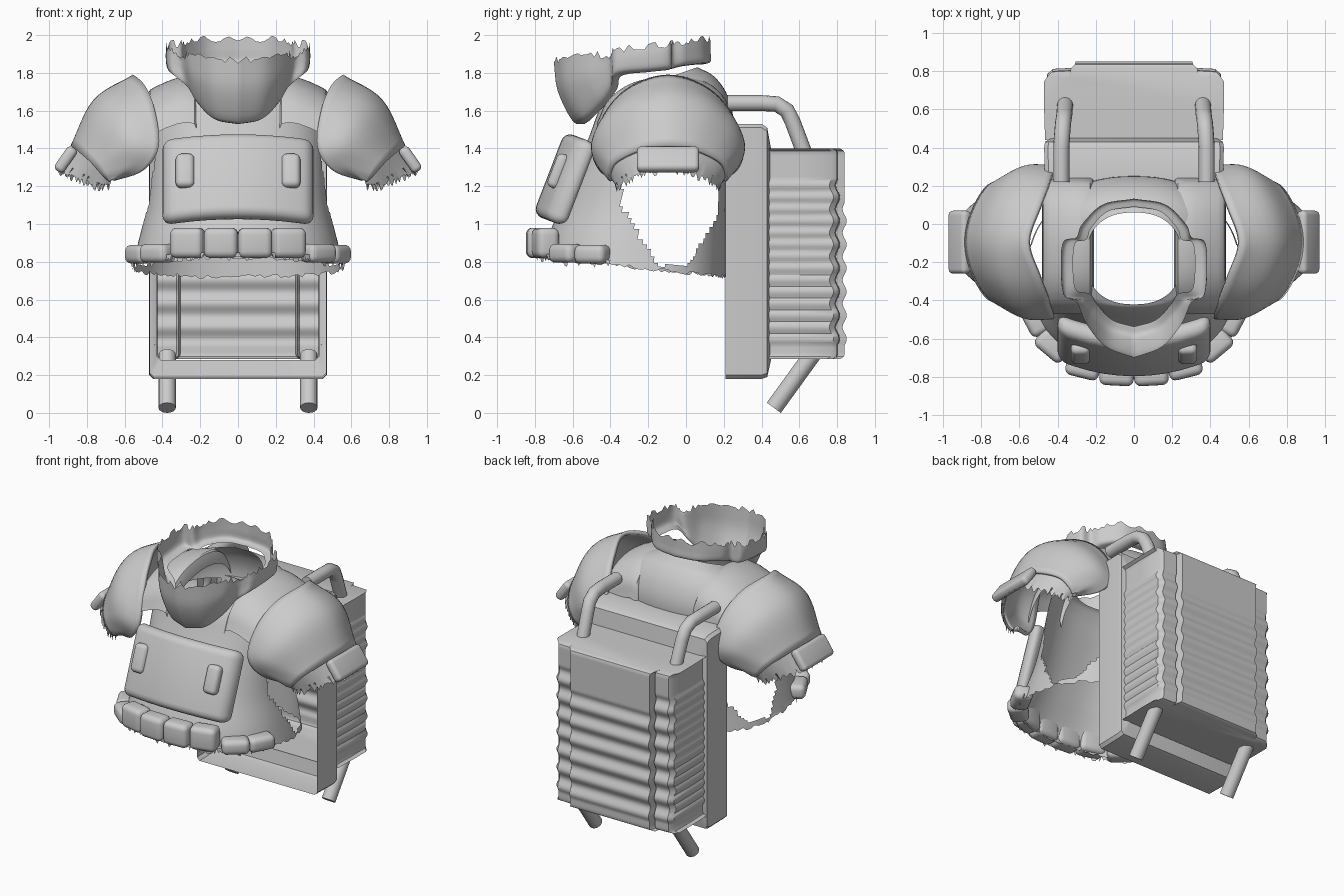
import bpy, bmesh, math, random
from mathutils import Vector, Matrix

if "Cube" in bpy.data.objects:
    bpy.data.objects.remove(bpy.data.objects["Cube"])

random.seed(4)
grey = bpy.data.materials.new("armor_grey")
grey.diffuse_color = (0.6, 0.6, 0.6, 1)
grey.use_nodes = True
grey.node_tree.nodes["Principled BSDF"].inputs["Base Color"].default_value = grey.diffuse_color


def finish(name, bm, mirror=False, thick=0, angle=35):
    """Turn a bmesh into a named, smooth-shaded object."""
    bmesh.ops.recalc_face_normals(bm, faces=bm.faces)
    me = bpy.data.meshes.new(name)
    bm.to_mesh(me)
    bm.free()
    ob = bpy.data.objects.new(name, me)
    bpy.context.collection.objects.link(ob)
    me.materials.append(grey)
    bpy.ops.object.select_all(action='DESELECT')
    bpy.context.view_layer.objects.active = ob
    ob.select_set(True)
    bpy.ops.object.shade_smooth_by_angle(angle=math.radians(angle))
    if thick:
        s = ob.modifiers.new("thickness", 'SOLIDIFY')
        s.thickness = thick
        s.offset = 0
    if mirror:
        ob.modifiers.new("mirror", 'MIRROR').merge_threshold = 0.002
    return ob


def spline(pts, n):
    """Smooth curve through points, n steps per span."""
    p = [Vector(q) for q in pts]
    p = [2 * p[0] - p[1]] + p + [2 * p[-1] - p[-2]]
    out = []
    for i in range(1, len(p) - 2):
        a, b, c, d = p[i - 1:i + 3]
        for k in range(n):
            t = k / n
            out.append(0.5 * (2 * b + (c - a) * t + (2 * a - 5 * b + 4 * c - d) * t ** 2
                              + (3 * b - a - 3 * c + d) * t ** 3))
    return out + [p[-2]]


def smooth_rows(rows, nu, nv):
    rows = [spline(r, nu) for r in rows]
    return [list(r) for r in zip(*[spline(c, nv) for c in zip(*rows)])]


def skin(rows, closed=False, caps=False, skip=None):
    """Quad skin over rows of points."""
    bm = bmesh.new()
    vs = [[bm.verts.new(p) for p in r] for r in rows]
    n = len(rows[0])
    for a, b in zip(vs, vs[1:]):
        for i in range(n if closed else n - 1):
            q = (a[i], a[(i + 1) % n], b[(i + 1) % n], b[i])
            if not (skip and skip(sum((v.co for v in q), Vector((0, 0, 0))) / 4)):
                bm.faces.new(q)
    if caps:
        bm.faces.new(vs[0])
        bm.faces.new(vs[-1])
    bmesh.ops.delete(bm, geom=[v for v in bm.verts if not v.link_faces], context='VERTS')
    return bm


def rag(row, amount):
    """Torn edge."""
    for p in row:
        p.z += random.uniform(-amount, amount)


def place_box(name, size, loc, bevel, rot, bend=0, mirror=False):
    """Rounded box, optionally wrapped backwards around the body."""
    bm = bmesh.new()
    bmesh.ops.create_cube(bm, size=1, matrix=Matrix.Diagonal((*size, 1)))
    bmesh.ops.bevel(bm, geom=bm.edges[:], offset=bevel, segments=4, profile=0.5, affect='EDGES')
    if bend:
        for i in range(-4, 5):
            bmesh.ops.bisect_plane(bm, geom=bm.verts[:] + bm.edges[:] + bm.faces[:],
                                   plane_co=(i * size[0] / 10, 0, 0), plane_no=(1, 0, 0))
        for v in bm.verts:
            v.co.y += bend * (2 * v.co.x / size[0]) ** 2
    bm.transform(Matrix.Translation(loc) @ Matrix.Rotation(rot[0], 4, rot[1]))
    return finish(name, bm, mirror)


def tube(name, pts, r):
    """Mirrored round bar along a path."""
    rows = []
    for i, p in enumerate(pts):
        d = (Vector(pts[min(i + 1, len(pts) - 1)]) - Vector(pts[max(i - 1, 0)])).normalized()
        side = Vector((1, 0, 0))
        up = d.cross(side).normalized()
        rows.append([Vector(p) + r * (side * math.cos(a) + up * math.sin(a))
                     for a in (k * math.tau / 16 for k in range(16))])
    return finish(name, skin(rows, True, True), True)


# Torso shell: front z, back z, half width, front y, back y
rings = [(0.82, 0.72, 0.56, -0.75, 0.21), (0.93, 0.86, 0.53, -0.73, 0.21),
         (1.10, 1.08, 0.485, -0.66, 0.21), (1.30, 1.32, 0.47, -0.58, 0.22),
         (1.47, 1.54, 0.47, -0.51, 0.25), (1.58, 1.68, 0.44, -0.47, 0.22),
         (1.64, 1.78, 0.37, -0.44, 0.15), (1.66, 1.83, 0.25, -0.42, 0.06)]
rows = []
for zf, zb, rx, yf, yb in rings:
    row = []
    for k in range(160):
        a = k * math.tau / 160
        c, s = math.cos(a), math.sin(a)
        t = 0.5 + 0.5 * math.copysign(abs(s) ** 0.85, s)
        row.append(Vector((rx * math.copysign(abs(c) ** 0.85, c), yf + (yb - yf) * t, zf + (zb - zf) * t)))
    rows.append(row)
rows = [list(r) for r in zip(*[spline(c, 7) for c in zip(*rows)])]
rag(rows[0], 0.012)


def arm_hole(c):
    w = min(0.27, 0.08 + (c.z - 0.78) * 0.6)
    return abs(c.x) > 0.25 and 0.78 < c.z < 1.5 and abs(c.y + 0.07) < w


finish("torso_shell", skin(rows, True, skip=arm_hole))

# Raised shoulder straps
path = [(-0.47, 1.50), (-0.41, 1.62), (-0.28, 1.71), (-0.08, 1.745), (0.10, 1.715), (0.21, 1.62), (0.24, 1.5)]
section = [(0.21, -0.05), (0.23, 0.03), (0.32, 0.03), (0.44, -0.02), (0.475, -0.05), (0.48, -0.12)]
finish("shoulder_strap", skin(smooth_rows([[(x, y, z + dz) for y, z in path] for x, dz in section], 5, 2)), True)

# Domed shoulder pads, half rims reflected about the arm centre
CY = -0.095


def arch(half):
    return half + [(x, 2 * CY - y, z) for x, y, z in half[-2::-1]]


inner = arch([(0.66, -0.36, 1.24), (0.50, -0.45, 1.29), (0.42, -0.485, 1.41), (0.44, -0.41, 1.60),
              (0.49, -0.28, 1.725), (0.55, CY, 1.78)])
middle = arch([(0.66, -0.40, 1.24), (0.57, -0.46, 1.32), (0.58, -0.48, 1.42), (0.64, -0.42, 1.53),
               (0.71, -0.28, 1.625), (0.755, CY, 1.65)])
outer = arch([(0.68, -0.39, 1.23), (0.72, -0.40, 1.265), (0.77, -0.375, 1.32), (0.82, -0.30, 1.365),
              (0.86, -0.20, 1.40), (0.875, CY, 1.41)])
finish("shoulder_pad", skin(smooth_rows([inner, middle, outer], 6, 6)), True, 0.025)

# Torn sleeve under each pad with a small plate on top
cuff = arch([(0.68, -0.37, 1.20), (0.74, -0.36, 1.19), (0.81, -0.32, 1.22), (0.88, -0.26, 1.245),
             (0.93, -0.19, 1.27), (0.95, CY, 1.285)])
rows = smooth_rows([[(x - 0.01, y, z) for x, y, z in outer], cuff], 8, 3)
rag(rows[-1], 0.022)
finish("sleeve", skin(rows), True)
place_box("sleeve_plate", (0.06, 0.33, 0.15), (0.912, CY, 1.342), 0.025, (math.radians(-35), 'Y'), 0, True)

# Chest plate with two raised pads
tilt = math.radians(-21)
place_box("chest_plate", (0.80, 0.11, 0.47), (0, -0.675, 1.25), 0.05, (tilt, 'X'), 0.09)
place_box("chest_pad", (0.10, 0.07, 0.19), (0.28, -0.675, 1.28), 0.03, (tilt, 'X'), 0, True)

# Belt pouches: large in front, lower ones wrapping the sides
for x, y, z, turn, h in ((0.09, -0.785, 0.90, 3, 0.16), (0.265, -0.745, 0.90, 14, 0.16),
                         (0.425, -0.635, 0.845, 40, 0.10), (0.515, -0.495, 0.84, 62, 0.10)):
    place_box("belt_pouch", (0.18, 0.12, h), (x, y, z), 0.035, (math.radians(turn), 'Z'), 0, True)

# Torn fringe below the pouches
top = [(0, -0.83, 0.85), (0.18, -0.81, 0.85), (0.36, -0.73, 0.84), (0.49, -0.59, 0.82), (0.57, -0.40, 0.81)]
rows = smooth_rows([top, [(x, y, z - 0.025) for x, y, z in top]], 16, 1)
rag(rows[-1], 0.025)
finish("belt_fringe", skin(rows), True)

# Collar: upper edge and lower edge, from nape to chin guard
upper = [(0, 0.13, 1.975), (0.16, 0.10, 1.975), (0.27, 0.0, 1.965), (0.30, -0.07, 1.955), (0.365, -0.09, 1.95),
         (0.38, -0.20, 1.94), (0.365, -0.37, 1.92), (0.30, -0.41, 1.90), (0.25, -0.52, 1.89),
         (0.15, -0.64, 1.875), (0, -0.70, 1.87)]
lower = [(0, 0.13, 1.86), (0.16, 0.10, 1.86), (0.26, 0.0, 1.85), (0.29, -0.07, 1.835), (0.355, -0.09, 1.83),
         (0.37, -0.20, 1.82), (0.355, -0.37, 1.80), (0.27, -0.40, 1.73), (0.22, -0.47, 1.65),
         (0.13, -0.56, 1.57), (0, -0.60, 1.545)]
mid = [((a[0] + b[0]) / 2 * 1.02, (a[1] + b[1]) / 2 - (0.03 if i > 7 else 0), (a[2] + b[2]) / 2)
       for i, (a, b) in enumerate(zip(upper, lower))]
lip = [(x * 0.86, (y + 0.15) * 0.86 - 0.15, z - 0.015) for x, y, z in lower]
rows = smooth_rows([upper, mid, lower, lip], 7, 4)
rag(rows[0], 0.022)
for r in rows:
    r[0].x = r[-1].x = 0
finish("collar", skin(rows), True)


# Backpack frame: open front shell stepping in to the ribbed block
def rect(y, w, z0, z1, c=0.02):
    return [Vector((x, y, z)) for x, z in ((-w + c, z0), (w - c, z0), (w, z0 + c), (w, z1 - c),
                                           (w - c, z1), (c - w, z1), (-w, z1 - c), (-w, z0 + c))]


finish("pack_frame", skin([rect(0.21, 0.465, 0.18, 1.53), rect(0.40, 0.47, 0.18, 1.53), rect(0.43, 0.465, 0.19, 1.51),
                           rect(0.45, 0.43, 0.28, 1.40)], True))

# Ribbed pack block, stacked cross-sections with a raised centre panel, open towards the frame
half = [(0.44, 0.44), (0.445, 0.60), (0.445, 0.77), (0.425, 0.80), (0.325, 0.805), (0.315, 0.79), (0.305, 0.84)]
outline = half + [(-x, y) for x, y in half[::-1]]
rows = []
for i in range(91):
    z = 0.285 + 1.115 * i / 90
    edge = min(1, (z - 0.285) / 0.03, (1.40 - z) / 0.03)
    k = -0.025 * (1 - math.sqrt(max(0, 1 - (1 - edge) ** 2)))
    wave = 0.011 * math.sin((z - 0.36) * math.tau / 0.125) if 0.36 < z < 1.235 else 0
    back = wave if z < 1.11 else 0
    rows.append([Vector((x + math.copysign(k + (wave if y < 0.8 and abs(x) > 0.4 else 0), x),
                         y + (k + (back if abs(x) < 0.31 else wave) if y > 0.7 else 0), z)) for x, y in outline])
finish("pack_block", skin(rows, caps=True))

# Pack handles and feet
tube("pack_handle", [(0.38, 0.22, 1.64), (0.38, 0.40, 1.64), (0.375, 0.48, 1.635), (0.37, 0.535, 1.60),
                     (0.365, 0.565, 1.54), (0.36, 0.625, 1.38)], 0.042)
tube("pack_foot", [(0.375, 0.67, 0.31), (0.375, 0.465, 0.027)], 0.046)
